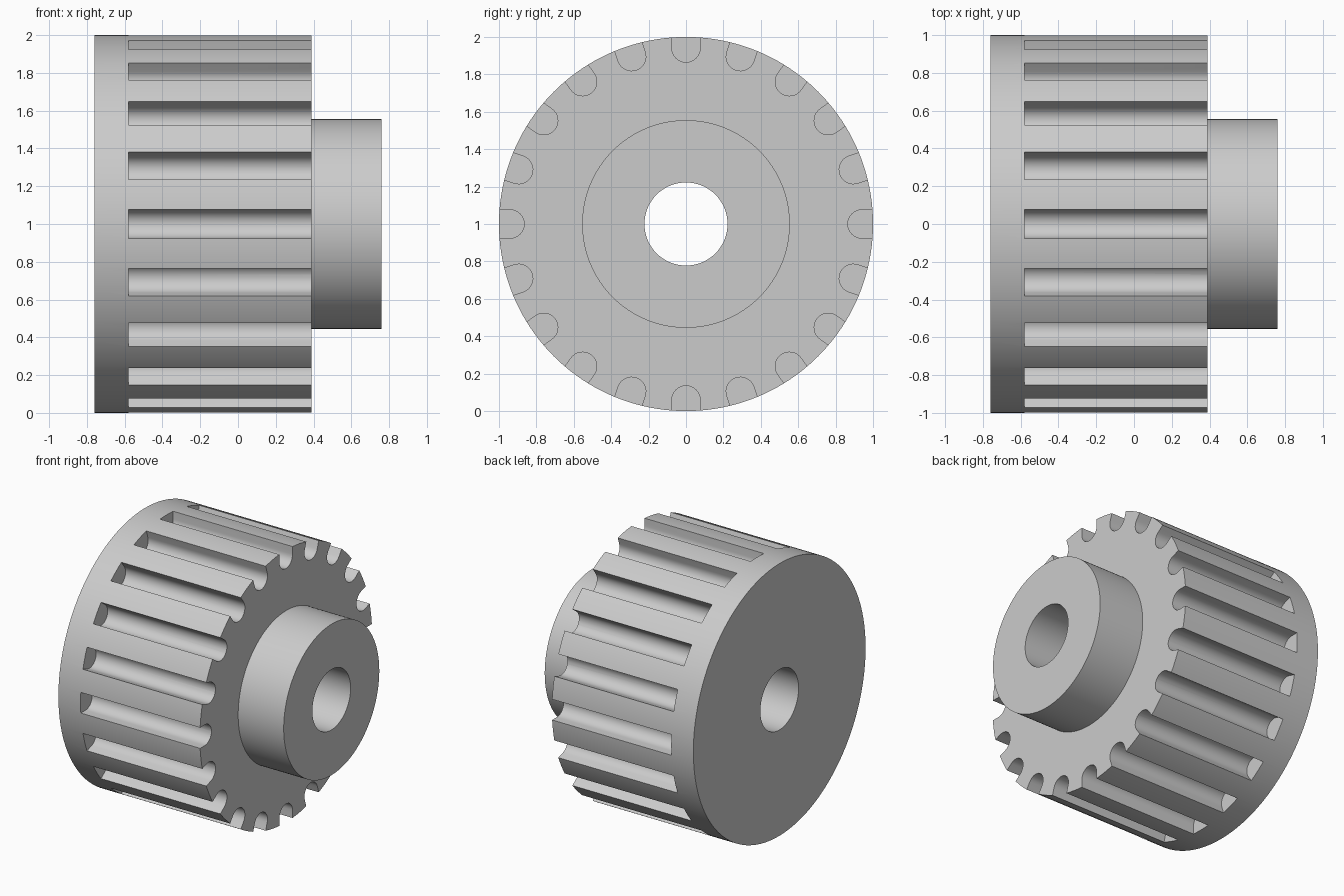
import bpy, bmesh, math
from mathutils import Matrix, Vector

if "Cube" in bpy.data.objects:
    bpy.data.objects.remove(bpy.data.objects["Cube"])

STEPS, GROOVES = 160, 20
CENTRE = Vector((0, 0, 1))


def make_object(name, bm):
    bmesh.ops.recalc_face_normals(bm, faces=bm.faces[:])
    mesh = bpy.data.meshes.new(name)
    bm.to_mesh(mesh)
    bm.free()
    obj = bpy.data.objects.new(name, mesh)
    obj.location = CENTRE
    bpy.context.collection.objects.link(obj)
    return obj


# Body: closed (x, radius) profile of flange, rim, hub and bore, turned round x
profile = [(-0.76, 0.222), (-0.76, 1.0), (-0.58, 1.0), (0.39, 1.0),
           (0.39, 0.555), (0.76, 0.555), (0.76, 0.222)]
bm = bmesh.new()
rings = []
for s in range(STEPS):
    a = 2 * math.pi * s / STEPS
    rings.append([bm.verts.new((x, r * math.cos(a), r * math.sin(a))) for x, r in profile])
for s in range(STEPS):
    r0, r1 = rings[s], rings[(s + 1) % STEPS]
    for i in range(len(profile)):
        j = (i + 1) % len(profile)
        bm.faces.new((r0[i], r0[j], r1[j], r1[i]))
body = make_object("pulley_body", bm)

# Groove cutters: round-bottomed slots, open at the hub end of the rim
half, mid = 0.076, 0.941
slot = [(1.06, half)]
for k in range(17):
    a = math.pi / 2 + math.pi * k / 16
    slot.append((mid + half * math.cos(a), half * math.sin(a)))
slot.append((1.06, -half))
bm = bmesh.new()
for g in range(GROOVES):
    rot = Matrix.Rotation(2 * math.pi * g / GROOVES, 4, 'X')
    face = bm.faces.new([bm.verts.new(rot @ Vector((-0.58, y, z))) for y, z in slot])
    ext = bmesh.ops.extrude_face_region(bm, geom=[face], use_keep_orig=True)
    moved = [v for v in ext["geom"] if isinstance(v, bmesh.types.BMVert)]
    bmesh.ops.translate(bm, verts=moved, vec=(1.07, 0, 0))
cutter = make_object("groove_cutter", bm)
cutter.hide_render = True

# Cut the grooves, then drop the cutter
bpy.context.view_layer.update()
mod = body.modifiers.new("grooves", 'BOOLEAN')
mod.operation, mod.solver, mod.object = 'DIFFERENCE', 'EXACT', cutter
bpy.context.view_layer.objects.active = body
body.select_set(True)
bpy.ops.object.modifier_apply(modifier=mod.name)
bpy.data.objects.remove(cutter)
bpy.ops.object.shade_smooth_by_angle(angle=math.radians(30))
